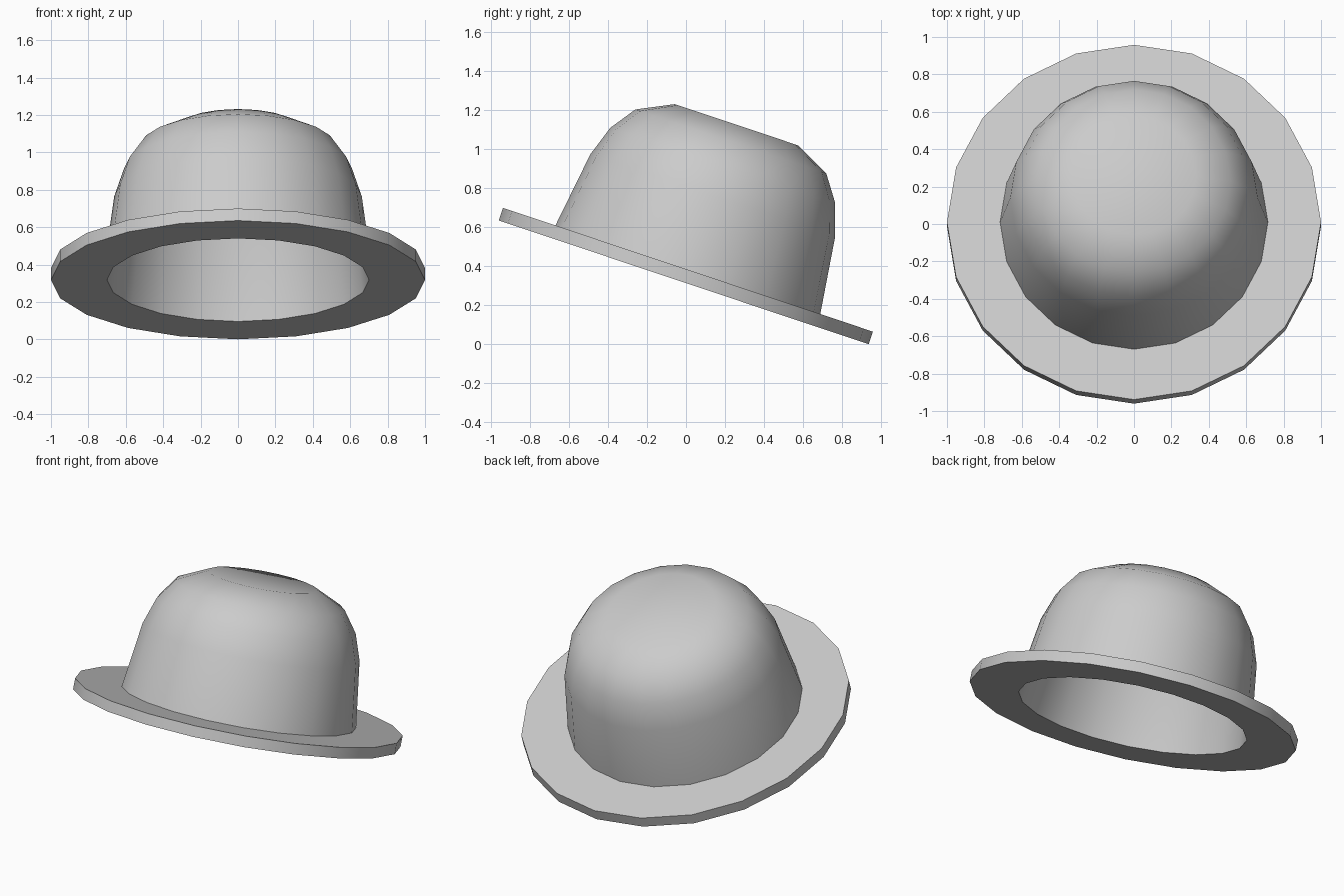
import bpy, bmesh, math
from mathutils import Matrix, Vector

cube = bpy.data.objects.get("Cube")
if cube:
    bpy.data.objects.remove(cube, do_unlink=True)

SIDES = 20
felt = bpy.data.materials.new("grey_felt")
felt.use_nodes = True
GREY = (0.6, 0.6, 0.6, 1)
felt.diffuse_color = GREY
felt.node_tree.nodes["Principled BSDF"].inputs["Base Color"].default_value = GREY

# The whole hat leans towards the back
TILT = Matrix.Translation((0, -0.012, 0.318)) @ Matrix.Rotation(math.radians(-18.5), 4, "X")


def revolve(name, profile, cap=False):
    """Turn an (r, z) profile around z; faces point out when the profile runs anticlockwise."""
    bm = bmesh.new()
    rings = []
    for r, z in profile:
        rings.append([bm.verts.new((r * math.cos(math.tau * i / SIDES),
                                    r * math.sin(math.tau * i / SIDES), z))
                      for i in range(SIDES)])
    for low, high in zip(rings, rings[1:]):
        for i in range(SIDES):
            j = (i + 1) % SIDES
            bm.faces.new((low[i], low[j], high[j], high[i]))
    if cap:
        bm.faces.new(rings[-1])
    bm.transform(TILT)
    mesh = bpy.data.meshes.new(name)
    bm.to_mesh(mesh)
    bm.free()
    mesh.materials.append(felt)
    obj = bpy.data.objects.new(name, mesh)
    bpy.context.collection.objects.link(obj)
    bpy.ops.object.select_all(action="DESELECT")
    obj.select_set(True)
    bpy.context.view_layer.objects.active = obj
    bpy.ops.object.shade_smooth_by_angle(angle=math.radians(40))
    return obj


# Crown: tapering wall, rounded shoulder, flat top
wall = [(0.716, 0.068), (0.662, 0.471), (0.608, 0.632), (0.516, 0.762), (0.333, 0.852)]
revolve("crown", wall, cap=True)

# Lining: the same shape, slightly smaller, facing inwards
lining = revolve("lining", [(0.70, 0)] + [(r - 0.02, z - 0.02) for r, z in wall[1:]], cap=True)
lining.data.flip_normals()

# Brim: flat ring with a square edge
revolve("brim", [(0.70, 0), (1, 0), (1, 0.068), (0.716, 0.068)])
